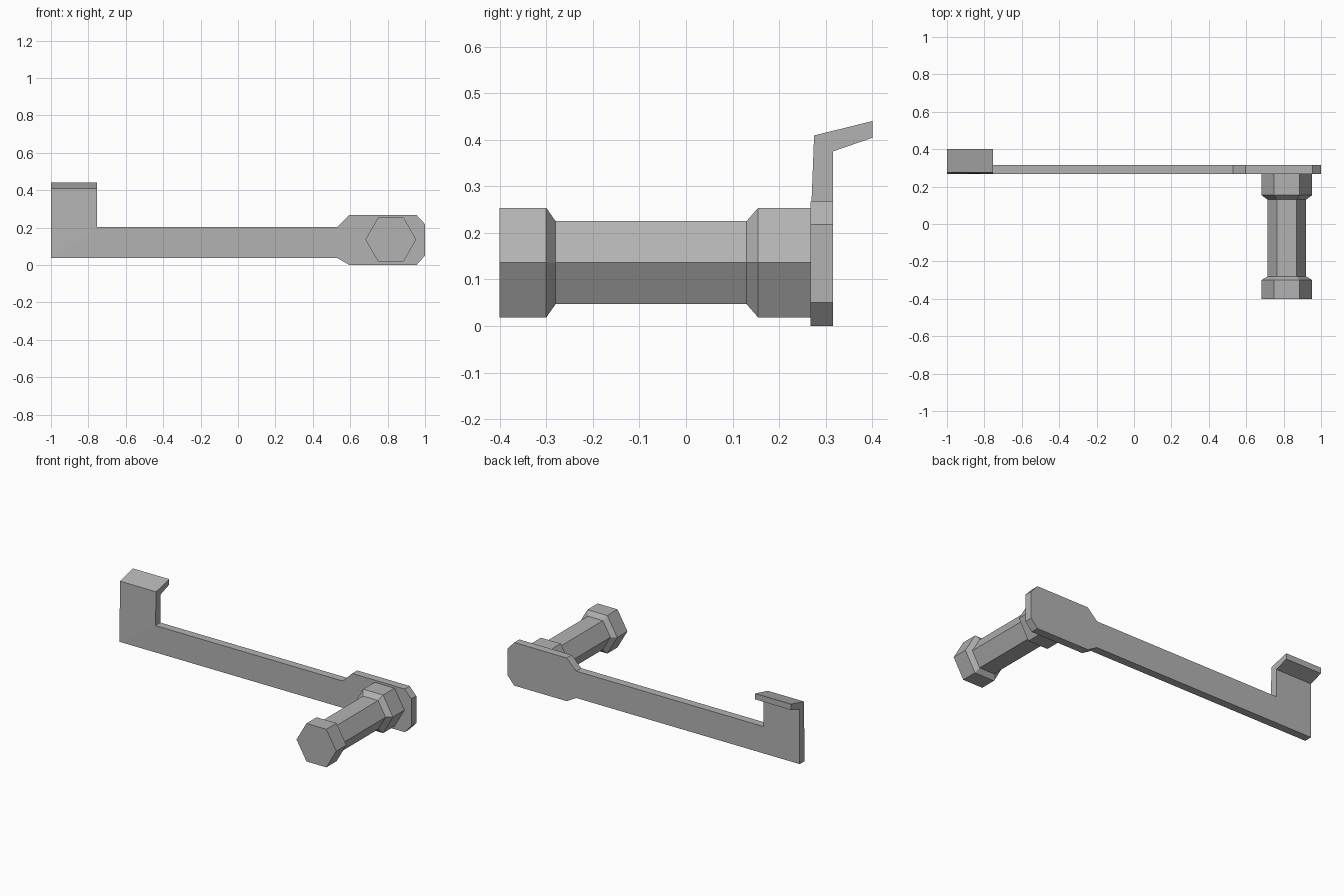
import bpy, bmesh, math
from mathutils import Vector

cube = bpy.data.objects.get("Cube")
if cube:
    bpy.data.objects.remove(cube, do_unlink=True)

grey = bpy.data.materials.new("plain grey")
grey.use_nodes = True
grey.diffuse_color = (0.45, 0.45, 0.45, 1)
shader = next(n for n in grey.node_tree.nodes if n.type == "BSDF_PRINCIPLED")
shader.inputs["Base Color"].default_value = grey.diffuse_color
shader.inputs["Roughness"].default_value = 0.8

FRONT, BACK = 0.267, 0.316


def finish(bm, name):
    bmesh.ops.recalc_face_normals(bm, faces=bm.faces)
    mesh = bpy.data.meshes.new(name)
    bm.to_mesh(mesh)
    bm.free()
    mesh.materials.append(grey)
    obj = bpy.data.objects.new(name, mesh)
    bpy.context.collection.objects.link(obj)
    return obj


def extrude_face(bm, face, place):
    """Extrude one face; place(vertex, is_front) moves each new corner."""
    result = bmesh.ops.extrude_face_region(bm, geom=[face])["geom"]
    verts = [v for v in result if isinstance(v, bmesh.types.BMVert)]
    middle = sum(v.co.y for v in verts) / len(verts)
    for v, is_front in [(v, v.co.y < middle) for v in verts]:
        place(v, is_front)
    return next(f for f in result if isinstance(f, bmesh.types.BMFace))


# Flat arm with a wide chamfered head; its far end is cut diagonally
outline = [(-1, 0.037), (0.53, 0.037), (0.595, 0), (0.955, 0), (1, 0.05),
           (1, 0.218), (0.955, 0.267), (0.595, 0.267), (0.53, 0.203),
           (-0.753, 0.203)]
bm = bmesh.new()
rings = [[bm.verts.new((x, y, z)) for x, z in outline] for y in (FRONT, BACK)]
for ring in rings:
    bm.faces.new(ring)
front, back = rings
for i in range(len(outline)):
    j = (i + 1) % len(outline)
    end_face = bm.faces.new((front[i], front[j], back[j], back[i]))


# Upright and backward lip of the hook grow from the diagonal end
def upright(v, is_front):
    v.co.y, v.co.z = (0.275, 0.409) if is_front else (BACK, 0.375)


def lip(v, is_front):
    v.co.y, v.co.z = (0.4, 0.44) if is_front else (0.4, 0.404)


bm.normal_update()
end_face = extrude_face(bm, end_face, upright)
extrude_face(bm, end_face, lip)
finish(bm, "arm_with_hook")

# Six-sided spool handle with a collar at each end
centre = Vector((0.817, 0, 0.136))
profile = [(-0.4, 0.136), (-0.3, 0.136), (-0.28, 0.103),
           (0.13, 0.103), (0.155, 0.136), (FRONT, 0.136)]
bm = bmesh.new()
rings = []
for y, radius in profile:
    angles = [math.radians(60 * k) for k in range(6)]
    rings.append([bm.verts.new(centre + Vector((radius * math.cos(a), y,
                                                radius * math.sin(a))))
                  for a in angles])
for a, b in zip(rings, rings[1:]):
    for k in range(6):
        n = (k + 1) % 6
        bm.faces.new((a[k], a[n], b[n], b[k]))
bm.faces.new(rings[0])
bm.faces.new(rings[-1])
finish(bm, "spool_handle")
